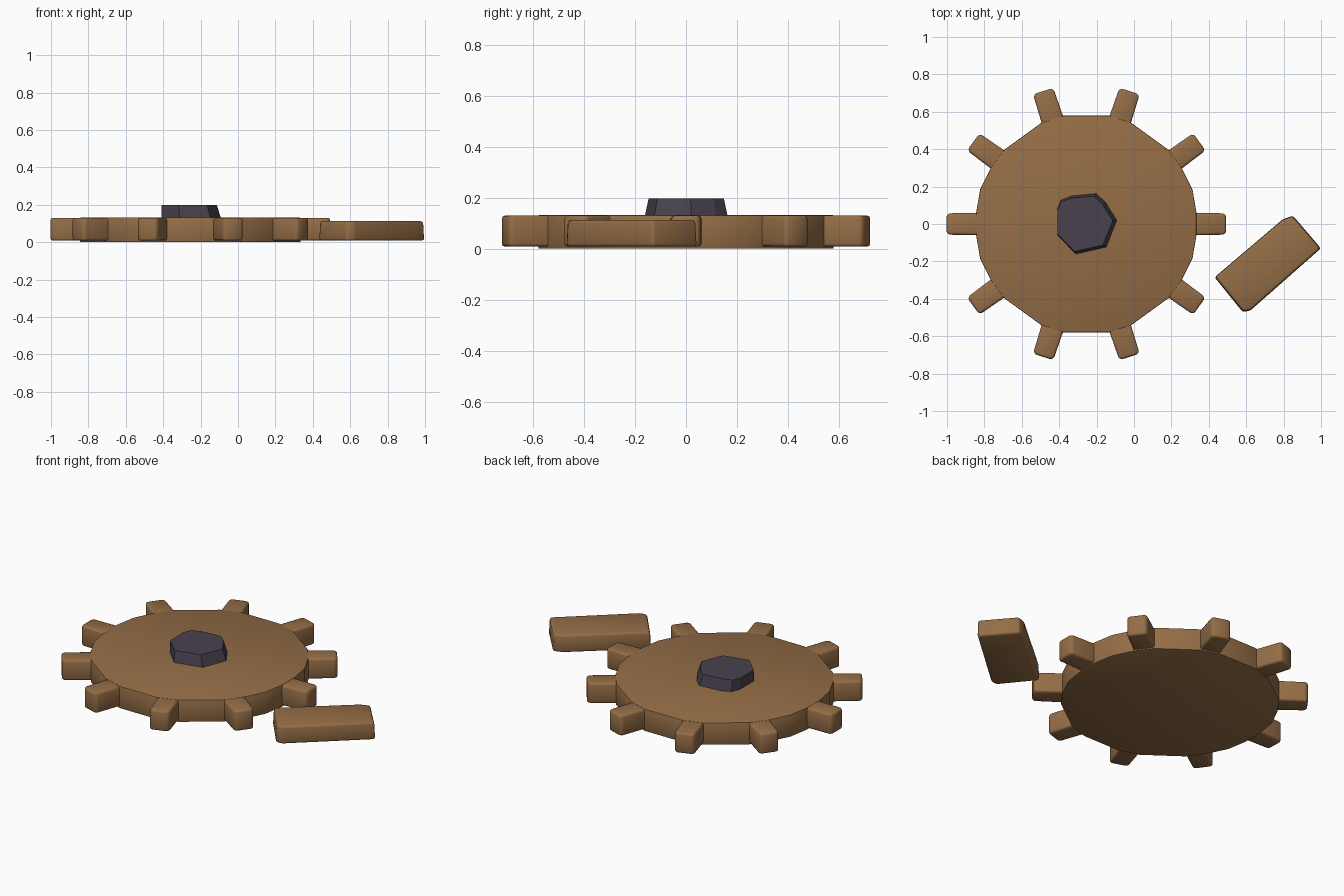
import bpy, bmesh, math
from mathutils import Matrix, Vector

if "Cube" in bpy.data.objects:
    bpy.data.objects.remove(bpy.data.objects["Cube"], do_unlink=True)

CENTRE = Vector((-0.255, 0, 0))
TEETH = 10


def material(name, rgb):
    m = bpy.data.materials.new(name)
    m.use_nodes = True
    m.diffuse_color = (*rgb, 1)
    bsdf = m.node_tree.nodes["Principled BSDF"]
    bsdf.inputs["Base Color"].default_value = (*rgb, 1)
    bsdf.inputs["Roughness"].default_value = 0.9
    return m


def prism(name, outline, z0, z1, mat, top=None):
    """Solid between an outline and an optional second outline above it."""
    bm = bmesh.new()
    low = [bm.verts.new((x, y, z0)) for x, y in outline]
    high = [bm.verts.new((x, y, z1)) for x, y in (top or outline)]
    bm.faces.new(low[::-1])
    bm.faces.new(high)
    n = len(low)
    for i in range(n):
        j = (i + 1) % n
        bm.faces.new((low[i], low[j], high[j], high[i]))
    bmesh.ops.recalc_face_normals(bm, faces=bm.faces)
    mesh = bpy.data.meshes.new(name)
    bm.to_mesh(mesh)
    bm.free()
    mesh.materials.append(mat)
    obj = bpy.data.objects.new(name, mesh)
    bpy.context.collection.objects.link(obj)
    return obj


def soften(obj, width, angle):
    bevel = obj.modifiers.new("worn edges", "BEVEL")
    bevel.width = width
    bevel.segments = 2
    bpy.ops.object.select_all(action="DESELECT")
    obj.select_set(True)
    bpy.context.view_layer.objects.active = obj
    bpy.ops.object.modifier_apply(modifier=bevel.name)
    bpy.ops.object.shade_smooth_by_angle(angle=math.radians(angle))


wood = material("brown wood", (0.30, 0.155, 0.062))
iron = material("dark iron", (0.065, 0.053, 0.075))

# Wheel disc: two rim points per tooth, with a bulge in the gaps at the sides
rim = []
for i in range(TEETH):
    base = 36 * i
    points = [(base - 6, 0.592), (base + 6, 0.592)]
    if i in (0, 4, 5, 9):
        points.append((base + 18, 0.597))
    for deg, r in points:
        a = math.radians(deg)
        rim.append((CENTRE.x + r * math.cos(a), r * math.sin(a)))
disc = prism("wheel_disc", rim, 0, 0.132, wood)
soften(disc, 0.004, 30)

# Teeth around the rim, slightly narrower at the tip
for i in range(TEETH):
    block = [(0.50, -0.062), (0.738, -0.057), (0.747, -0.04),
             (0.747, 0.04), (0.738, 0.057), (0.50, 0.062)]
    tooth = prism(f"tooth_{i + 1}", block, 0.008, 0.13, wood)
    tooth.data.transform(Matrix.Translation(CENTRE) @ Matrix.Rotation(math.radians(36 * i), 4, "Z"))
    soften(tooth, 0.012, 80)

# Irregular hub cap, tapering upwards
hub = [(-0.41, 0.08), (-0.41, -0.06), (-0.31, -0.163), (-0.145, -0.125),
       (-0.088, 0.02), (-0.15, 0.12), (-0.2, 0.165), (-0.33, 0.153), (-0.39, 0.13)]
hub_top = [(-0.41 + (x + 0.41) * 0.92, y * 0.9) for x, y in hub]
prism("hub_cap", hub, 0.12, 0.198, iron, hub_top)

# Loose wooden block lying beside the wheel
plank = [(0.43, -0.285), (0.58, -0.47), (0.62, -0.465),
         (1.0, -0.13), (0.85, 0.045), (0.795, 0.025)]
mid = Vector((0.715, -0.21))
plank_top = [tuple(mid + (Vector(p) - mid) * 0.98) for p in plank]
loose = prism("loose_block", plank, 0.008, 0.112, wood, plank_top)
soften(loose, 0.012, 80)
